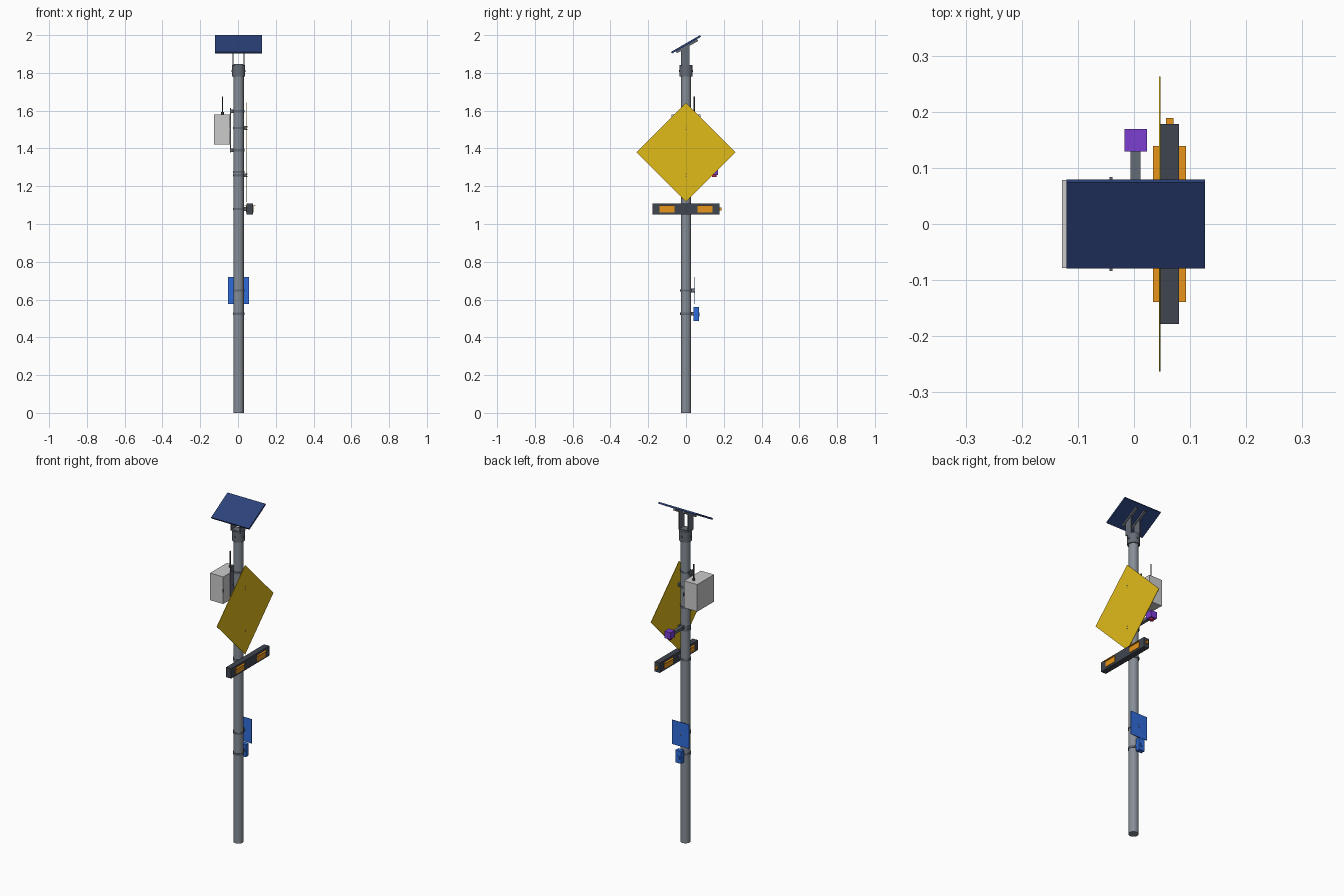
import bpy, bmesh, math
from mathutils import Matrix, Vector

if "Cube" in bpy.data.objects:
    bpy.data.objects.remove(bpy.data.objects["Cube"])

PX = 0.003          # pole axis x
R = 0.0275          # pole radius


def mat(name, rgb):
    m = bpy.data.materials.new(name)
    m.diffuse_color = (*rgb, 1)
    m.use_nodes = True
    m.node_tree.nodes["Principled BSDF"].inputs["Base Color"].default_value = m.diffuse_color
    return m


NAVY = mat("navy", (0.025, 0.055, 0.2))
YELLOW = mat("yellow", (0.75, 0.5, 0.01))
AMBER = mat("amber", (0.8, 0.3, 0.01))
DARK = mat("charcoal", (0.05, 0.06, 0.08))
BLUE = mat("blue", (0.03, 0.15, 0.7))
PURPLE = mat("purple", (0.2, 0.05, 0.65))
RED = mat("red", (0.6, 0.02, 0.06))
WHITE = mat("off_white", (0.8, 0.82, 0.82))
STEEL = mat("steel", (0.13, 0.15, 0.18))
POLE = mat("pole_grey", (0.24, 0.27, 0.31))


def finish(bm, name, m):
    bmesh.ops.recalc_face_normals(bm, faces=bm.faces[:])
    me = bpy.data.meshes.new(name)
    bm.to_mesh(me)
    bm.free()
    ob = bpy.data.objects.new(name, me)
    bpy.context.collection.objects.link(ob)
    if m:
        me.materials.append(m)
    return ob


def box(name, lo, hi, m=None, rot=None):
    """Box from corner to corner, optionally turned about its centre."""
    lo, hi = Vector(lo), Vector(hi)
    bm = bmesh.new()
    bmesh.ops.create_cube(bm, size=1)
    turn = rot if rot else Matrix.Identity(4)
    bm.transform(Matrix.Translation((lo + hi) / 2) @ turn @ Matrix.Diagonal((*(hi - lo), 1)))
    return finish(bm, name, m)


def rod(name, a, b, r, m=None, seg=16):
    """Cylinder between two points."""
    a, b = Vector(a), Vector(b)
    bm = bmesh.new()
    bmesh.ops.create_cone(bm, cap_ends=True, segments=seg, radius1=r, radius2=r, depth=(b - a).length)
    q = (b - a).to_track_quat('Z', 'Y').to_matrix().to_4x4()
    bm.transform(Matrix.Translation((a + b) / 2) @ q)
    for f in bm.faces:
        f.smooth = len(f.verts) == 4
    for e in bm.edges:
        e.smooth = all(len(f.verts) == 4 for f in e.link_faces)
    return finish(bm, name, m)


def clamp(name, z, d, reach):
    """Band round the pole, with a block and bolt toward direction d."""
    d = Vector(d)
    side = Vector((-d.y, d.x, 0))
    c = Vector((PX, 0, z))
    rod(name + "_band", c - Vector((0, 0, .006)), c + Vector((0, 0, .006)), R + .003, STEEL, 32)
    pts = [c + d * s + side * w for s in (R - .003, reach) for w in (-.01, .01)]
    lo = [min(p[i] for p in pts) for i in range(2)] + [z - .01]
    hi = [max(p[i] for p in pts) for i in range(2)] + [z + .01]
    box(name + "_block", lo, hi, STEEL)
    b = c + d * (R + .008)
    rod(name + "_bolt", b - side * .016, b + side * .016, .004, STEEL, 8)


# Pole and top collar
rod("pole", (PX, 0, 0), (PX, 0, 1.83), R, POLE, 32)
rod("top_collar", (PX, 0, 1.78), (PX, 0, 1.842), .034, STEEL, 32)
for s in (-1, 1):
    rod("collar_bolt", (PX + s * .03, 0, 1.81), (PX + s * .038, 0, 1.81), .005, STEEL, 8)
    rod("collar_bolt", (PX, s * .03, 1.81), (PX, s * .038, 1.81), .005, STEEL, 8)

# Tilted solar panel with two rails and upright plates
tilt = Matrix.Rotation(math.radians(30), 4, 'X')
pc = Vector((PX, 0, 1.951))
box("solar_panel", pc - Vector((.1235, .0885, .005)), pc + Vector((.1235, .0885, .005)), NAVY, tilt)
n = Vector((0, -.5, .866))
for s in (-1, 1):
    rc = pc - n * .0105 + Vector((s * .029, 0, 0))
    box("panel_rail", rc - Vector((.007, .065, .006)), rc + Vector((.007, .065, .006)), STEEL, tilt)
    bm = bmesh.new()
    prof = [(-.027, 1.84), (.018, 1.84), (.018, 1.946), (-.027, 1.92)]
    f = bm.faces.new([bm.verts.new((PX + s * .029 - .003, y, z)) for y, z in prof])
    ext = bmesh.ops.extrude_face_region(bm, geom=[f])
    bmesh.ops.translate(bm, verts=[v for v in ext["geom"] if isinstance(v, bmesh.types.BMVert)], vec=(.006, 0, 0))
    finish(bm, "panel_upright", STEEL)
box("panel_base_plate", (PX - .032, -.027, 1.838), (PX + .032, .018, 1.846), STEEL)

# Diamond warning sign with its clamps and bolts
half = .263 / math.sqrt(2)
box("diamond_sign", (.0445, -half, 1.38 - half), (.0475, half, 1.38 + half), YELLOW,
    Matrix.Rotation(math.radians(45), 4, 'X'))
for z in (1.508, 1.258):
    clamp("sign_clamp", z, (1, 0, 0), .042)
    for dz in (-.007, .007):
        rod("sign_bolt", (.046, 0, z + dz), (.049, 0, z + dz), .003, STEEL, 8)

# Flashing light bar with lenses and visors on both faces
box("light_bar", (.046, -.178, 1.05), (.08, .178, 1.108), DARK)
clamp("light_bar_clamp", 1.08, (1, 0, 0), .045)
for x, s in ((.046, -1), (.08, 1)):
    for y in (-.1, .1):
        x0, x1 = sorted((x, x + s * .003))
        box("amber_lens", (x0, y - .039, 1.061), (x1, y + .039, 1.094), AMBER)
        x0, x1 = sorted((x, x + s * .0125))
        box("lens_visor", (x0, y - .039, 1.094), (x1, y + .039, 1.097), AMBER)
box("end_indicator", (.057, .178, 1.071), (.07, .189, 1.087), AMBER)

# Control cabinet, lid, mounting strip and antenna
box("control_cabinet", (-.128, -.078, 1.42), (-.042, .078, 1.58), WHITE)
box("cabinet_strip", (-.042, -.015, 1.378), (-.038, .015, 1.615), STEEL)
for z in (1.597, 1.39):
    clamp("cabinet_clamp", z, (-1, 0, 0), .042)
for s in (-1, 1):
    y0, y1 = sorted((s * .078, s * .084))
    box("cabinet_latch", (-.044, y0, 1.49), (-.038, y1, 1.51), STEEL)
rod("antenna_base", (-.082, .044, 1.58), (-.082, .044, 1.592), .007, DARK)
rod("antenna", (-.082, .044, 1.59), (-.082, .044, 1.676), .0035, DARK)

# Sensor on its arm
clamp("sensor_clamp", 1.275, (0, 1, 0), .04)
box("sensor_arm", (PX - .009, R - .002, 1.266), (PX + .009, .131, 1.284), STEEL)
box("sensor_body", (PX - .02, .129, 1.26), (PX + .02, .169, 1.3), PURPLE)
rod("sensor_lens", (PX, .149, 1.25), (PX, .149, 1.261), .012, RED)

# Blue instruction plate and push button box
box("instruction_plate", (PX - .056, .043, .577), (PX + .056, .046, .72), BLUE)
clamp("plate_clamp", .648, (0, 1, 0), .044)
for dz in (-.007, .007):
    rod("plate_bolt", (PX, .045, .648 + dz), (PX, .048, .648 + dz), .003, STEEL, 8)
box("button_box", (PX - .019, .041, .487), (PX + .019, .068, .56), BLUE)
rod("push_button", (PX, .067, .52), (PX, .072, .52), .011, BLUE)
clamp("button_clamp", .525, (0, 1, 0), .042)
